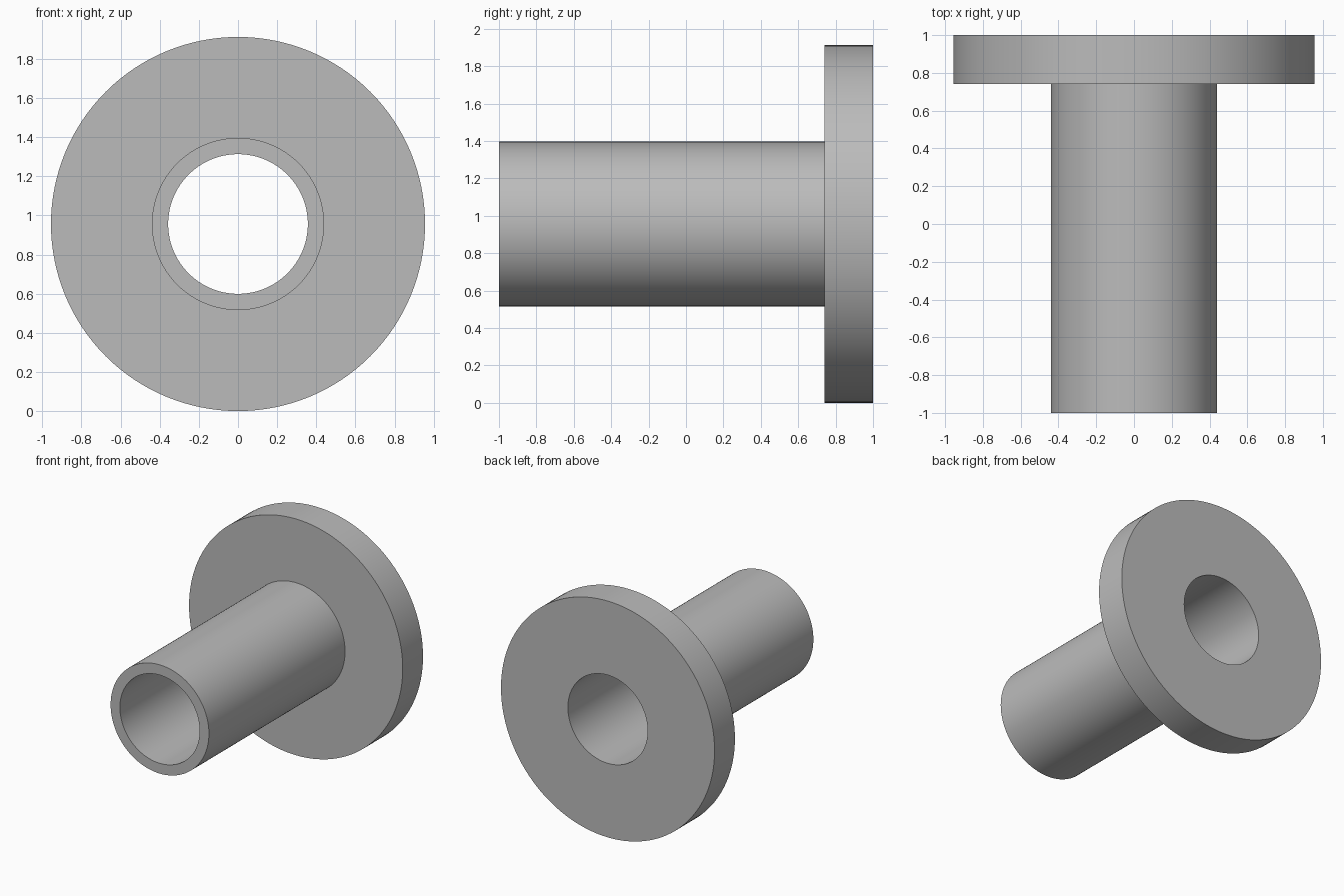
import bpy, bmesh, math
from mathutils import Vector, Matrix

cube = bpy.data.objects.get("Cube")
if cube:
    bpy.data.objects.remove(cube, do_unlink=True)

SEGMENTS = 128
FLANGE_R, TUBE_R, BORE_R = 0.956, 0.44, 0.357
FRONT, SHOULDER, BACK = -1.0, 0.74, 1.0

# Plain grey metal
grey = bpy.data.materials.new("grey_metal")
grey.use_nodes = True
color = (0.5, 0.5, 0.5, 1.0)
grey.diffuse_color = color
grey.node_tree.nodes["Principled BSDF"].inputs["Base Color"].default_value = color


def lathe(name, profile):
    """Revolve a closed (radius, y) profile around the y axis."""
    bm = bmesh.new()
    rings = []
    for i in range(SEGMENTS):
        turn = Matrix.Rotation(math.tau * i / SEGMENTS, 3, 'Y')
        rings.append([bm.verts.new(turn @ Vector((0, y, r))) for r, y in profile])
    count = len(profile)
    for i, ring in enumerate(rings):
        following = rings[(i + 1) % SEGMENTS]
        for j in range(count):
            k = (j + 1) % count
            bm.faces.new((ring[j], ring[k], following[k], following[j]))
    bmesh.ops.recalc_face_normals(bm, faces=bm.faces)
    mesh = bpy.data.meshes.new(name)
    bm.to_mesh(mesh)
    bm.free()
    obj = bpy.data.objects.new(name, mesh)
    bpy.context.collection.objects.link(obj)
    mesh.materials.append(grey)
    return obj


# Hollow sleeve with a wide round flange at the back, in one solid
bushing = lathe("flanged_sleeve", [
    (BORE_R, FRONT), (TUBE_R, FRONT), (TUBE_R, SHOULDER),
    (FLANGE_R, SHOULDER), (FLANGE_R, BACK), (BORE_R, BACK),
])
bushing.location.z = FLANGE_R

# Smooth round walls, sharp rims
bpy.ops.object.select_all(action='DESELECT')
bushing.select_set(True)
bpy.context.view_layer.objects.active = bushing
bpy.ops.object.shade_smooth_by_angle(angle=math.radians(30))
